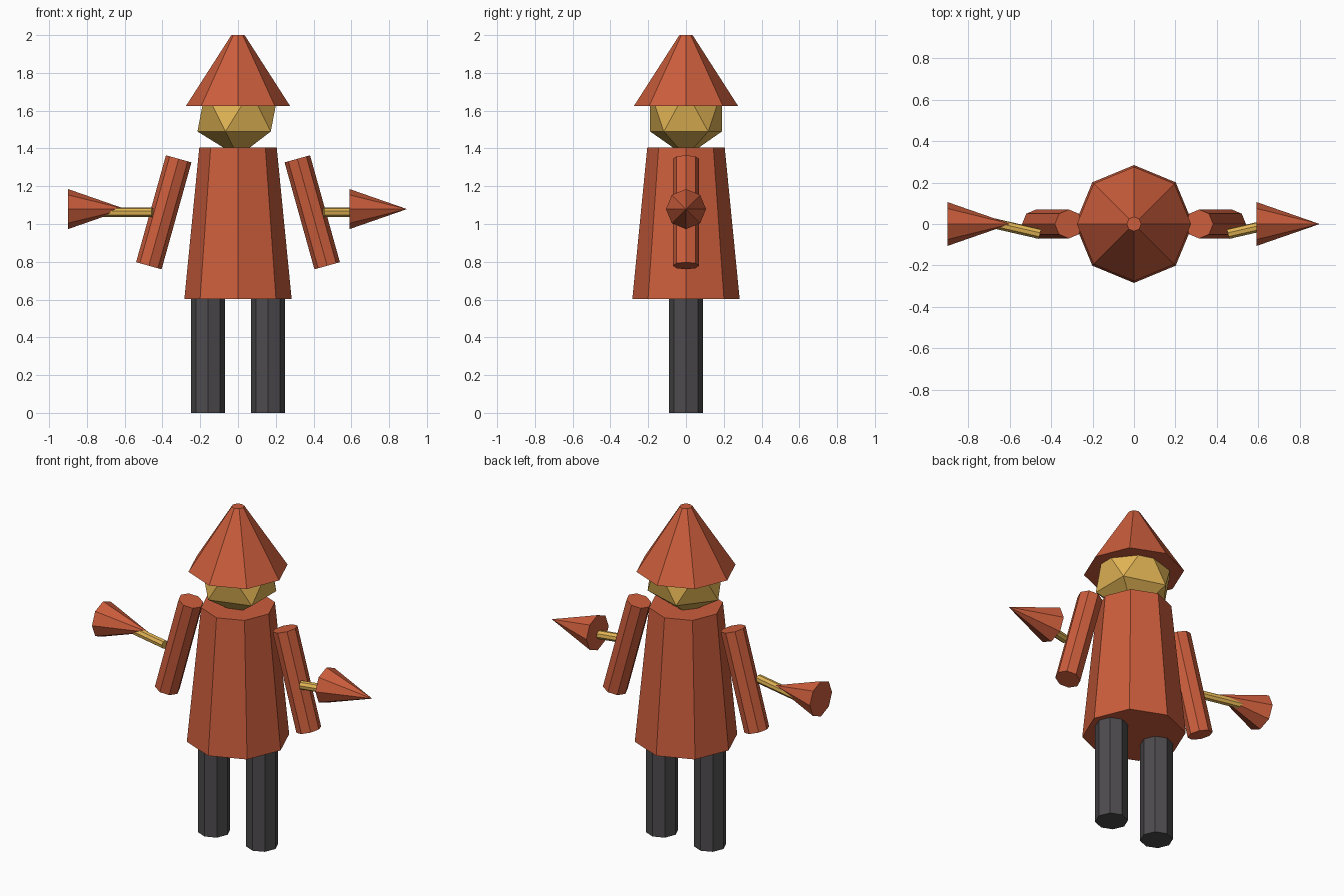
import bpy
from math import radians
from mathutils import Vector

if "Cube" in bpy.data.objects:
    bpy.data.objects.remove(bpy.data.objects["Cube"])


def material(name, rgb):
    m = bpy.data.materials.new(name)
    m.diffuse_color = (*rgb, 1)
    m.use_nodes = True
    m.node_tree.nodes["Principled BSDF"].inputs["Base Color"].default_value = m.diffuse_color
    return m


RED = material("red_cloth", (0.60, 0.11, 0.045))
GOLD = material("gold", (0.76, 0.46, 0.09))
DARK = material("dark_grey", (0.075, 0.07, 0.075))


def tapered(name, start, end, r1, r2, mat, sides=8):
    """Capped cone or cylinder running from start to end."""
    a, b = Vector(start), Vector(end)
    axis = b - a
    bpy.ops.mesh.primitive_cone_add(vertices=sides, radius1=r1, radius2=r2,
                                    depth=axis.length, location=(a + b) / 2)
    ob = bpy.context.object
    ob.rotation_euler = Vector((0, 0, 1)).rotation_difference(axis).to_euler()
    ob.name = name
    ob.data.materials.append(mat)
    return ob


# Robe and hat
tapered("robe", (0, 0, 0.603), (0, 0, 1.405), 0.284, 0.205, RED)
tapered("hat", (0, 0, 1.626), (0, 0, 2.0), 0.275, 0.035, RED)

# Faceted head, slightly narrow front to back
bpy.ops.mesh.primitive_ico_sphere_add(subdivisions=1, radius=0.24, location=(0, 0, 1.597))
head = bpy.context.object
head.name = "head"
head.scale.y = 0.93
head.data.materials.append(GOLD)

# Paired legs, sleeves and hand rods
for side, s in (("left", -1), ("right", 1)):
    tapered(side + "_leg", (s * 0.16, 0, 0), (s * 0.16, 0, 0.61), 0.09, 0.09, DARK)
    tapered(side + "_arm", (s * 0.472, 0, 0.779), (s * 0.314, 0, 1.345), 0.07, 0.07, RED)
    tapered(side + "_rod", (s * 0.453, -0.048, 1.062), (s * 0.745, 0.019, 1.062),
            0.025, 0.025, GOLD)

# Two pointed cones, both aimed towards +x
for side, x in (("left", -0.90), ("right", 0.59)):
    tapered(side + "_cone", (x, 0, 1.079), (x + 0.305, 0, 1.079), 0.106, 0, RED)
